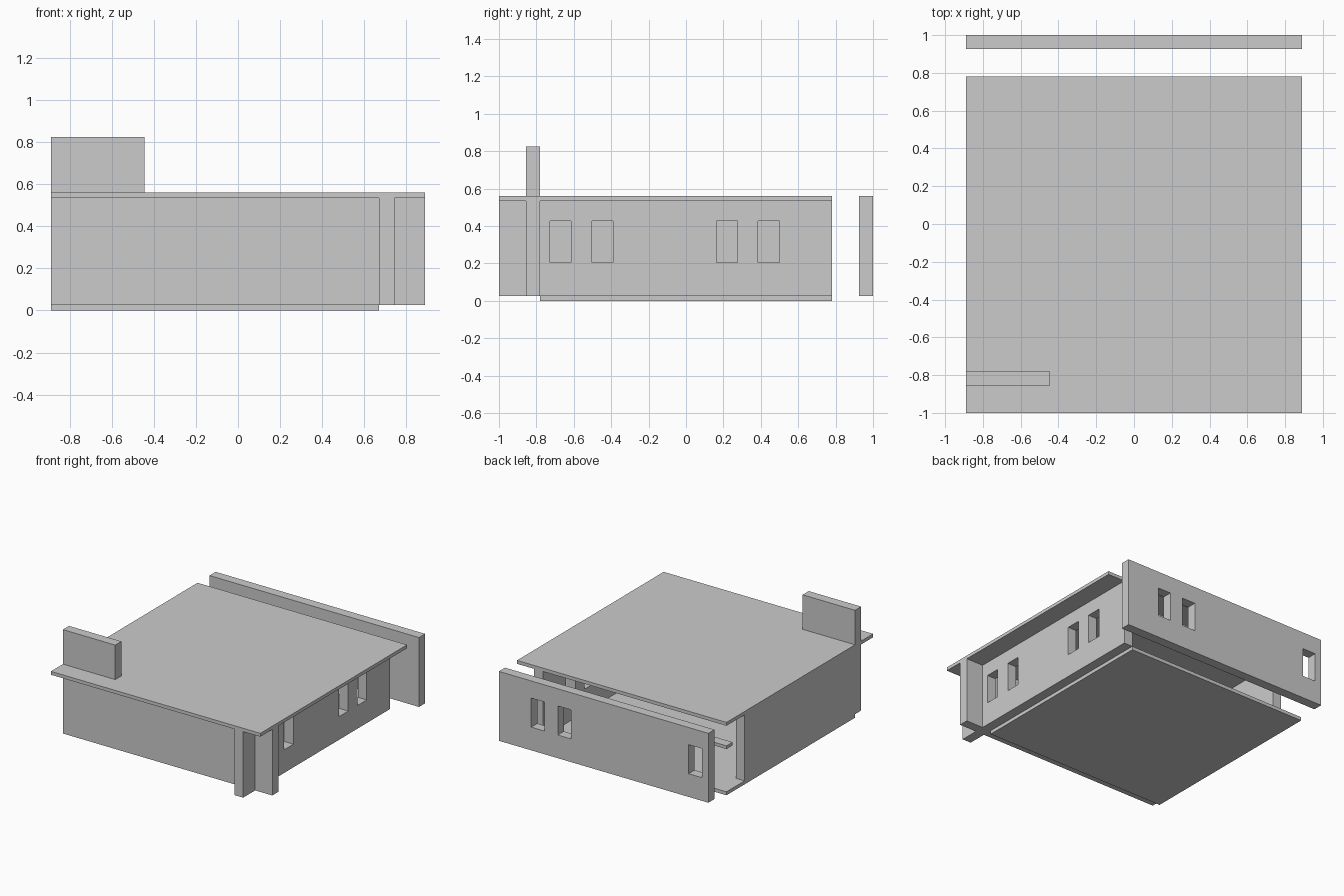
import bpy

if "Cube" in bpy.data.objects:
    bpy.data.objects.remove(bpy.data.objects["Cube"])

U = 0.0742           # wall thickness module
E = 0.89             # half width of the house
Z0, Z1 = 0.027, 0.534  # floor top and roof underside
TOP = 0.56


def box(name, x0, x1, y0, y1, z0, z1):
    bpy.ops.mesh.primitive_cube_add(size=1, location=((x0 + x1) / 2, (y0 + y1) / 2, (z0 + z1) / 2))
    ob = bpy.context.object
    ob.name = name
    ob.scale = (x1 - x0, y1 - y0, z1 - z0)
    bpy.ops.object.transform_apply(location=False, rotation=False, scale=True)
    return ob


def cut(wall, opening):
    m = wall.modifiers.new("window", 'BOOLEAN')
    m.operation = 'DIFFERENCE'
    m.solver = 'EXACT'
    m.object = opening
    bpy.context.view_layer.objects.active = wall
    bpy.ops.object.modifier_apply(modifier=m.name)
    bpy.data.objects.remove(opening)


# Slabs
box("floor_slab", -E, 0.67, -0.78, 0.78, 0, Z0)
box("roof_slab", -E, E, -1, 0.78, Z1, TOP)

# Walls that cross at the front right corner
box("front_wall_main", -E, 0.67, -0.78 - U, -0.78, Z0, Z1)
box("front_wall_stub", 0.67 + U, E, -0.78 - U, -0.78, Z0, Z1)
right = box("right_wall", 0.67, 0.67 + U, -1, 0.78, Z0, Z1)
box("left_wall", -E, -E + U, -0.78, 0.56, Z0, Z1)

# Free-standing rear wall and the rail in the rear opening
back = box("rear_wall", -E, E, 1 - U, 1, Z0, TOP)
box("rear_rail", -E, 0.67, 0.78 - U, 0.78, 0.355, 0.38)

# Raised block on the roof
box("roof_block", -E, -E / 2, -0.78 - U, -0.78, TOP, 0.825)

# Window openings
W, S0, S1 = 0.113, 0.205, 0.428
for y in (-0.727, -0.503, 0.162, 0.386):
    cut(right, box("opening", 0.6, 0.82, y, y + W, S0, S1))
for x in (-0.835, 0.276, 0.502):
    cut(back, box("opening", x, x + W, 0.85, 1.1, S0, S1))
